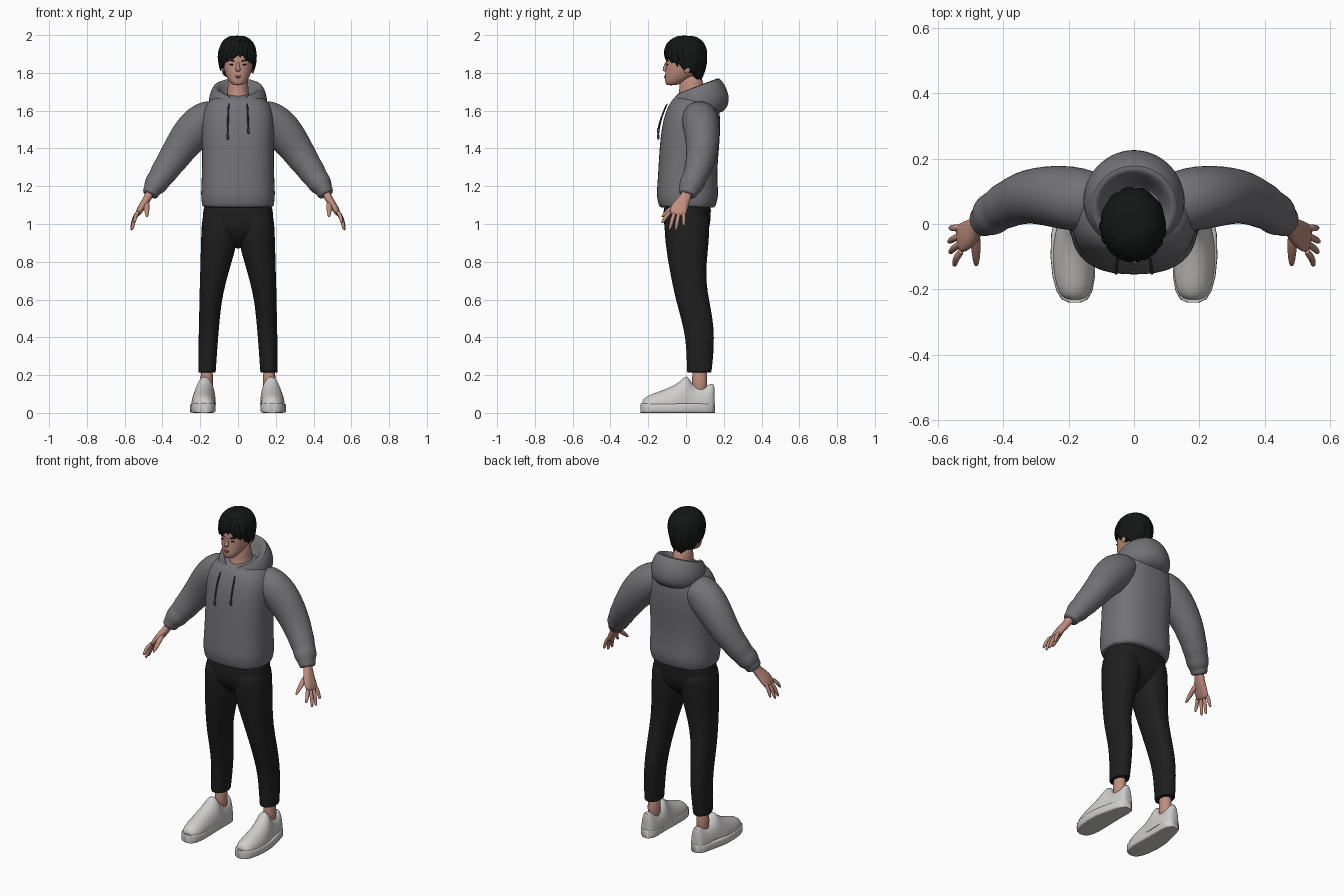
import bpy, bmesh, math
from mathutils import Vector

X, Y, Z = Vector((1, 0, 0)), Vector((0, 1, 0)), Vector((0, 0, 1))


def material(name, r, g, b):
    m = bpy.data.materials.new(name)
    m.diffuse_color = (r, g, b, 1)
    return m


GREY = material("hoodie grey", 0.17, 0.166, 0.18)
CORD = material("cord dark grey", 0.05, 0.05, 0.055)
BLACK = material("trouser black", 0.013, 0.013, 0.013)
HAIR = material("hair black", 0.007, 0.008, 0.008)
SKIN = material("skin", 0.52, 0.27, 0.21)
LIP = material("lip", 0.40, 0.16, 0.13)
WHITE = material("shoe white", 0.62, 0.61, 0.59)


def skin(name, rings, mat, mirror=False, subdiv=1):
    """Bridge closed rings of points into a capped surface."""
    bm = bmesh.new()
    rows = [[bm.verts.new(p) for p in ring] for ring in rings]
    n = len(rows[0])
    for r0, r1 in zip(rows, rows[1:]):
        for i in range(n):
            j = (i + 1) % n
            bm.faces.new((r0[i], r0[j], r1[j], r1[i]))
    bm.faces.new(rows[0])
    bm.faces.new(rows[-1])
    bmesh.ops.recalc_face_normals(bm, faces=bm.faces)
    me = bpy.data.meshes.new(name)
    bm.to_mesh(me)
    bm.free()
    me.materials.append(mat)
    ob = bpy.data.objects.new(name, me)
    bpy.context.collection.objects.link(ob)
    if mirror:
        ob.modifiers.new("mirror", 'MIRROR').use_mirror_merge = False
    if subdiv:
        s = ob.modifiers.new("smooth", 'SUBSURF')
        s.levels = s.render_levels = subdiv
    return ob


def loft(name, secs, mat, axes=None, up=Y, n=20, power=2, half=False, **kw):
    """Superellipse sections (centre, ra, rb) along a path."""
    rings = []
    pts = [Vector(s[0]) for s in secs]
    for k, (c, ra, rb) in enumerate(secs):
        if axes:
            a, b = axes
        else:
            t = (pts[min(k + 1, len(pts) - 1)] - pts[max(k - 1, 0)]).normalized()
            a = up.cross(t).normalized()
            b = t.cross(a)
        ring = []
        for i in range(n):
            w = 2 * math.pi * i / n
            u, v = (math.copysign(abs(f) ** (2 / power), f) for f in (math.cos(w), math.sin(w)))
            if half:
                v = max(v, -0.05)
            ring.append(pts[k] + a * ra * u + b * rb * v)
        rings.append(ring)
    return skin(name, rings, mat, **kw)


def stack(name, rows, mat, **kw):
    """Horizontal sections: z, x centre, x radius, y front, y back."""
    return loft(name, [((x, (f + b) / 2, z), r, (b - f) / 2) for z, x, r, f, b in rows],
                mat, axes=(X, Y), **kw)


def blob(name, loc, size, mat, mirror=False):
    secs = [((loc[0], loc[1], loc[2] + size[2] * math.sin(t)),
             size[0] * math.cos(t), size[1] * math.cos(t))
            for t in (math.radians(d) for d in (-85, -50, -20, 20, 50, 85))]
    return loft(name, secs, mat, axes=(X, Y), n=12, mirror=mirror)


# Hoodie body
stack("hoodie_body", [
    (1.085, 0, .175, -.13, .145), (1.09, 0, .188, -.142, .155), (1.12, 0, .194, -.15, .165),
    (1.16, 0, .197, -.157, .173), (1.23, 0, .193, -.15, .165), (1.33, 0, .19, -.145, .168),
    (1.45, 0, .192, -.137, .18), (1.55, 0, .195, -.122, .183), (1.62, 0, .18, -.098, .175),
    (1.665, 0, .145, -.07, .155), (1.69, 0, .08, -.03, .12)], GREY, n=32, power=2.5)

# Sleeves with folds and a gathered cuff
loft("sleeve", [
    ((.09, .06, 1.585), .07, .08), ((.14, .07, 1.57), .095, .095), ((.20, .08, 1.53), .108, .1),
    ((.265, .087, 1.46), .1, .092), ((.32, .085, 1.38), .085, .083), ((.35, .075, 1.335), .081, .078),
    ((.375, .065, 1.30), .072, .072), ((.395, .055, 1.27), .073, .071), ((.415, .043, 1.24), .062, .063),
    ((.43, .033, 1.22), .064, .066), ((.445, .022, 1.196), .058, .062), ((.453, .016, 1.183), .046, .052),
    ((.465, .008, 1.158), .044, .05), ((.468, .006, 1.152), .036, .04)], GREY, n=24, mirror=True)

# Hood lying round the neck: y centre, rx, ry, front z, back z, front dip
hood = []
for cy, rx, ry, zf, zb, dip in [
        (.045, .070, .068, 1.62, 1.66, .0), (.045, .092, .095, 1.66, 1.735, .03),
        (.050, .112, .110, 1.685, 1.768, .045), (.054, .128, .121, 1.685, 1.778, .045),
        (.063, .148, .142, 1.65, 1.74, .03), (.072, .157, .158, 1.62, 1.68, .01),
        (.072, .150, .153, 1.59, 1.62, 0), (.055, .125, .125, 1.56, 1.575, 0)]:
    ring = []
    for i in range(48):
        t = 2 * math.pi * i / 48
        x, w = rx * math.sin(t), (1 - math.cos(t)) / 2
        d = dip * math.exp(-(x / .04) ** 2) if w < .5 else 0
        ring.append((x, cy - ry * math.cos(t), zf + (zb - zf) * w - d))
    hood.append(ring)
skin("hood", hood, GREY)

# Drawstrings with tips
for side, end in ((-1, 1.475), (1, 1.505)):
    loft("drawstring", [((side * .048, -.098, 1.64), .005, .005), ((side * .052, -.117, 1.6), .005, .005),
                        ((side * .053, -.138, 1.54), .005, .005), ((side * .055, -.147, end), .005, .005)],
         CORD, n=8)
    blob("drawstring_tip", (side * .055, -.147, end - .012), (.008, .008, .018), CORD)

# Trousers
stack("trouser_hips", [(1.13, 0, .17, -.11, .13), (1.08, 0, .186, -.12, .133), (1.0, 0, .19, -.12, .13),
                       (.95, 0, .17, -.105, .115), (.90, 0, .1, -.06, .075), (.87, 0, .04, -.02, .03)],
      BLACK, n=32, power=2.4)
stack("trouser_leg", [
    (1.08, .095, .09, -.11, .12), (1.0, .097, .096, -.117, .126), (.9, .1, .097, -.11, .121),
    (.8, .116, .083, -.095, .11), (.7, .132, .07, -.076, .106), (.6, .145, .06, -.055, .122),
    (.5, .151, .055, -.026, .142), (.4, .157, .052, -.003, .15), (.3, .161, .049, .003, .145),
    (.225, .164, .047, .005, .136), (.213, .164, .046, .006, .135), (.214, .164, .035, .02, .12)],
      BLACK, n=24, power=2.2, mirror=True)

# Ankles and shoes
stack("ankle", [(.09, .165, .035, .03, .115), (.16, .165, .033, .033, .112), (.25, .165, .034, .03, .115)],
      SKIN, mirror=True)
outline = [(-.24, .181, .018), (-.23, .181, .04), (-.205, .182, .055), (-.16, .184, .065), (-.1, .187, .068),
           (-.03, .187, .066), (.04, .18, .058), (.1, .172, .051), (.135, .169, .042), (.153, .168, .02)]
loft("shoe_sole", [((x, y, .025), w, .025) for y, x, w in outline], WHITE, axes=(X, Z), n=24,
     power=7, mirror=True, subdiv=0)
upper = [(-.232, .181, .02, .06), (-.222, .181, .042, .08), (-.19, .182, .056, .097), (-.13, .184, .064, .118),
         (-.07, .184, .064, .142), (-.03, .18, .062, .168), (-.005, .176, .059, .197), (.012, .174, .057, .193),
         (.03, .172, .055, .155), (.06, .171, .053, .138), (.1, .169, .049, .135), (.132, .168, .042, .158),
         (.148, .168, .03, .155), (.152, .168, .015, .12)]
loft("shoe_upper", [((x, y, .042), w, h - .042) for y, x, w, h in upper], WHITE, axes=(X, Z), n=24,
     power=2, half=True, mirror=True)

# Hands: palm, four fingers, thumb
loft("palm", [((.462, .008, 1.18), .024, .03), ((.474, 0, 1.145), .021, .027), ((.492, -.02, 1.115), .021, .038),
              ((.513, -.036, 1.085), .019, .046), ((.53, -.045, 1.055), .015, .045),
              ((.536, -.047, 1.045), .008, .035)], SKIN, power=2.4, mirror=True)
for base, tip in ((-.08, (.55, -.128, 1.005)), (-.058, (.563, -.088, .968)),
                  (-.035, (.567, -.055, .966)), (-.012, (.563, -.012, .99))):
    a, b = Vector((.525, base, 1.07)), Vector(tip)
    mid = a.lerp(b, .5) + Vector((.007, 0, .004))
    loft("finger", [(a, .012, .012), (mid, .011, .011), (a.lerp(b, .9), .009, .009), (b, .004, .004)],
         SKIN, n=10, mirror=True)
loft("thumb", [((.485, -.03, 1.12), .016, .02), ((.483, -.075, 1.085), .013, .015),
               ((.482, -.11, 1.055), .011, .012), ((.482, -.13, 1.036), .004, .005)],
     SKIN, up=X, n=10, mirror=True)

# Neck and head
stack("neck", [(1.60, 0, .09, -.07, .11), (1.65, 0, .075, -.056, .11), (1.68, 0, .06, -.04, .105),
               (1.72, 0, .054, -.035, .095), (1.80, 0, .055, -.035, .085)], SKIN)
stack("head", [(1.734, 0, .02, -.1, -.06), (1.741, 0, .036, -.108, -.03), (1.765, 0, .054, -.113, .02),
               (1.80, 0, .071, -.110, .07), (1.84, 0, .079, -.107, .09), (1.88, 0, .082, -.108, .1),
               (1.93, 0, .08, -.095, .1), (1.97, 0, .055, -.055, .07)], SKIN, n=28, power=2.2)
loft("nose", [((0, -.102, 1.862), .007, .006), ((0, -.109, 1.835), .009, .01),
              ((0, -.114, 1.816), .015, .013), ((0, -.109, 1.806), .01, .007)], SKIN, axes=(X, Y), n=12)
blob("ear", (.079, .005, 1.825), (.009, .02, .03), SKIN, True)
blob("eye", (.033, -.1, 1.844), (.014, .005, .004), HAIR, True)
blob("upper_lip", (0, -.111, 1.783), (.021, .005, .004), LIP)
blob("lower_lip", (0, -.111, 1.775), (.016, .005, .004), LIP)
loft("eyebrow", [((.016, -.106, 1.861), .003, .003), ((.036, -.102, 1.867), .004, .004),
                 ((.055, -.09, 1.864), .002, .002)], HAIR, n=8, mirror=True, up=Z)


# Hair shell with a ragged lower edge, short in front and long at the nape
def hair_point(t, z, scale=1.0):
    if z > 1.9:
        r = max(0, 1 - ((z - 1.9) / .1) ** 2.3) ** (1 / 2.3)
    else:
        r = 1 - .28 * ((1.9 - z) / .14) ** 2
    r *= scale
    return Vector((-.003 + .1 * r * math.sin(t), -.113 * r * math.cos(t), z))


shell = []
for v in (.05, .15, .27, .4, .52, .64, .76, .88, 1, 1.01):
    ring = []
    for i in range(72):
        t = 2 * math.pi * i / 72
        edge = 1.89 - .13 * ((1 - math.cos(t)) / 2) ** .75 + .01 * math.sin(7 * t)
        s = 1 + .025 * v * math.sin(11 * t + 5 * v)
        z = 1.998 - (1.998 - edge) * min(v, 1) ** 1.7
        ring.append(hair_point(t, z, s if v <= 1 else .8))
    shell.append(ring)
skin("hair", shell, HAIR)

# Swept locks: start angle, tip angle, tip height, width
for t0, t1, tip, w in [(5, -22, 1.862, .018), (-8, -38, 1.853, .018), (-25, -58, 1.838, .018),
                       (-55, -78, 1.82, .017), (12, 8, 1.88, .014), (18, 30, 1.862, .018),
                       (30, 48, 1.848, .018), (50, 66, 1.83, .017), (70, 84, 1.815, .016),
                       (-80, -95, 1.805, .016), (165, 160, 1.752, .02), (190, 196, 1.75, .02)]:
    secs = []
    for k, (f, wide) in enumerate(((0, .4), (.35, 1), (.7, .85), (1, .12))):
        z = 1.975 + (tip - 1.975) * f
        t = math.radians(t0 + (t1 - t0) * f ** 1.5)
        secs.append((hair_point(t, z, 1.0), w * wide, .009 * max(wide, .3)))
    m = math.radians((t0 + t1) / 2)
    loft("hair_lock", secs, HAIR, up=Vector((math.sin(m), -math.cos(m), 0)), n=10)

# Smooth shading with crisp hems
bpy.ops.object.select_all(action='SELECT')
bpy.context.view_layer.objects.active = bpy.data.objects["head"]
bpy.ops.object.shade_smooth_by_angle(angle=math.radians(55))
